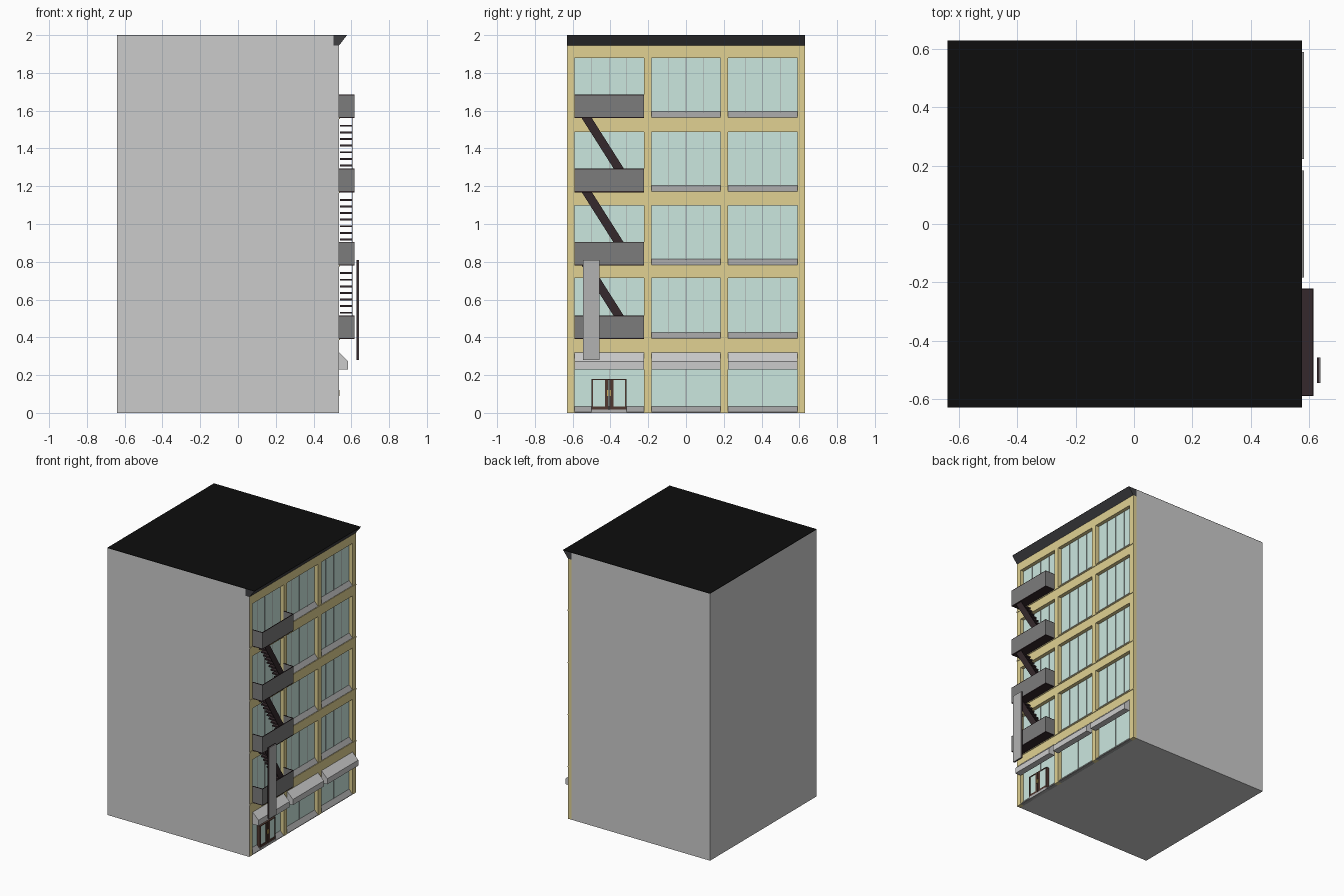
import bpy, bmesh

if "Cube" in bpy.data.objects:
    bpy.data.objects.remove(bpy.data.objects["Cube"])


def material(name, r, g, b):
    m = bpy.data.materials.new(name)
    m.diffuse_color = (r, g, b, 1)
    m.use_nodes = True
    m.node_tree.nodes["Principled BSDF"].inputs["Base Color"].default_value = m.diffuse_color
    return m


GOLD = material("ochre_masonry", 0.75, 0.64, 0.29)
GLASS = material("window_glass", 0.60, 0.80, 0.74)
BLACK = material("roof_black", 0.004, 0.004, 0.004)
CORNICE = material("cornice_dark", 0.05, 0.05, 0.055)
IRON = material("iron_brown", 0.035, 0.022, 0.025)
RAIL = material("railing_grey", 0.2, 0.2, 0.2)
SILL = material("sill_grey", 0.35, 0.35, 0.35)
PANEL = material("ladder_grey", 0.45, 0.45, 0.45)
WOOD = material("door_brown", 0.08, 0.04, 0.03)
BRASS = material("brass", 0.6, 0.4, 0.1)


def prism(bm, profile, y0, y1):
    """Extrude an (x, z) profile along y."""
    face = bm.faces.new([bm.verts.new((x, y0, z)) for x, z in profile])
    ext = bmesh.ops.extrude_face_region(bm, geom=[face])["geom"]
    verts = [v for v in ext if isinstance(v, bmesh.types.BMVert)]
    bmesh.ops.translate(bm, verts=verts, vec=(0, y1 - y0, 0))


def part(name, shapes, mat=None):
    """Object from a list of (profile, y0, y1) prisms."""
    bm = bmesh.new()
    for shape in shapes:
        prism(bm, *shape)
    bmesh.ops.recalc_face_normals(bm, faces=bm.faces[:])
    me = bpy.data.meshes.new(name)
    bm.to_mesh(me)
    bm.free()
    if mat:
        me.materials.append(mat)
    ob = bpy.data.objects.new(name, me)
    bpy.context.collection.objects.link(ob)
    return ob


def box(x0, x1, y0, y1, z0, z1):
    return ([(x0, z0), (x1, z0), (x1, z1), (x0, z1)], y0, y1)


FX, GX, W = 0.535, 0.505, 0.63            # facade plane, glass plane, half width
BAYS = [(-0.59, -0.223), (-0.183, 0.183), (0.223, 0.59)]
FLOORS = [0, 0.39, 0.78, 1.168, 1.56]
HEADS = [0.32, 0.713, 1.097, 1.488, 1.88]
TOP = 1.945

# Plain block and roof
part("building_block", [box(-0.64, GX, -W, W, 0, 1.997)])
part("roof", [([(-0.64, 1.997), (0.575, 1.997), (0.577, 2), (-0.64, 2)], -W, W)], BLACK)
part("side_wall_edge", [box(GX, FX, -W, -0.627, 0, TOP)])
part("cornice", [([(GX, TOP), (FX, TOP), (0.575, 1.997), (GX, 1.997)], -W, W)], CORNICE)

# Facade grid: piers and spandrels
edges = [-0.627] + [y for bay in BAYS for y in bay] + [W]
part("piers", [box(GX, FX, edges[i], edges[i + 1], 0, TOP) for i in range(0, 8, 2)], GOLD)
part("spandrels", [box(GX, FX, a, b, h, n) for a, b in BAYS
                   for h, n in zip(HEADS, FLOORS[1:] + [TOP])], GOLD)
part("floor_ledges", [box(FX, FX + 0.004, -W, W, z - 0.005, z + 0.003) for z in FLOORS[1:]], GOLD)

# Windows, mullions and sloping sills
glass, mullions, sills = [], [], []
for a, b in BAYS:
    for z, h in zip(FLOORS, HEADS):
        glass.append(box(GX, GX + 0.002, a, b, z, h))
        n = 4 if z else 2
        for i in range(1, n):
            y = a + (b - a) * i / n
            mullions.append(box(GX + 0.002, GX + 0.004, y - 0.0015, y + 0.0015, z + 0.03, h))
        sills.append(([(GX, z), (FX - 0.001, z), (FX - 0.001, z + 0.004), (GX + 0.002, z + 0.035)], a, b))
part("window_glass", glass, GLASS)
part("window_mullions", mullions, SILL)
part("window_sills", sills, SILL)

# Awnings over the ground floor
part("awnings", [([(FX, 0.23), (0.583, 0.23), (0.583, 0.272), (FX, 0.32)], a, b) for a, b in BAYS])

# Double entrance door
dx0, dx1 = GX + 0.002, FX - 0.002
bars = [(-0.5, -0.492, 0.018, 0.18), (-0.323, -0.315, 0.018, 0.18),
        (-0.43, -0.41, 0.018, 0.174), (-0.405, -0.385, 0.018, 0.174),
        (-0.492, -0.323, 0.174, 0.18), (-0.492, -0.43, 0.018, 0.035),
        (-0.385, -0.323, 0.018, 0.035)]
part("door_frame", [box(dx0, dx1, *b) for b in bars], WOOD)
part("door_glass", [box(dx0, dx1 - 0.004, -0.492, -0.43, 0.035, 0.174),
                    box(dx0, dx1 - 0.004, -0.385, -0.323, 0.035, 0.174)], GLASS)
part("door_handles", [box(dx1, dx1 + 0.004, y, y + 0.006, 0.09, 0.12) for y in (-0.417, -0.404)], BRASS)
part("door_step", [box(GX, FX, -0.5, -0.315, 0, 0.018)], PANEL)

# Fire escape balconies: floor, three railing panels and a dark top rail
Y0, Y1, BX, T, H = -0.59, -0.222, 0.616, 0.003, 0.126
decks, railings, caps = [], [], []
for z in FLOORS[1:]:
    decks.append(box(FX, BX, Y0, Y1, z, z + 0.006))
    for group, lo, hi in ((railings, z + 0.006, z + H - 0.005), (caps, z + H - 0.005, z + H)):
        group += [box(BX - T, BX, Y0, Y1, lo, hi),
                  box(FX, BX - T, Y0, Y0 + T, lo, hi),
                  box(FX, BX - T, Y1 - T, Y1, lo, hi)]
part("balcony_floors", decks, IRON)
part("balcony_railings", railings, RAIL)
part("balcony_top_rails", caps, IRON)

# Stair flights: treads plus one sloping outer stringer each
treads = []
for k, (lo, hi) in enumerate(zip(FLOORS[1:], FLOORS[2:])):
    run = 0.165 / 0.26                    # y travel per unit of height
    for i in range(10):
        z = hi - 0.04 - 0.035 * i
        y = -0.525 + (hi - z) * run
        treads.append(box(0.541, 0.604, y - 0.024, y + 0.024, z - 0.005, z + 0.005))
    stringer = part(f"stair_stringer_{k + 1}", [box(0.604, 0.607, -0.027, 0.027, lo + 0.006, hi)], IRON)
    for v in stringer.data.vertices:      # shear the upright board into a slope
        v.co.y += -0.525 + (hi - v.co.z) * run
part("stair_treads", treads, IRON)

# Hanging drop ladder
part("drop_ladder_frame", [box(0.627, 0.637, -0.545, -0.458, 0.28, 0.81)], IRON)
part("drop_ladder_face", [box(0.637, 0.64, -0.545, -0.458, 0.28, 0.81)], PANEL)
